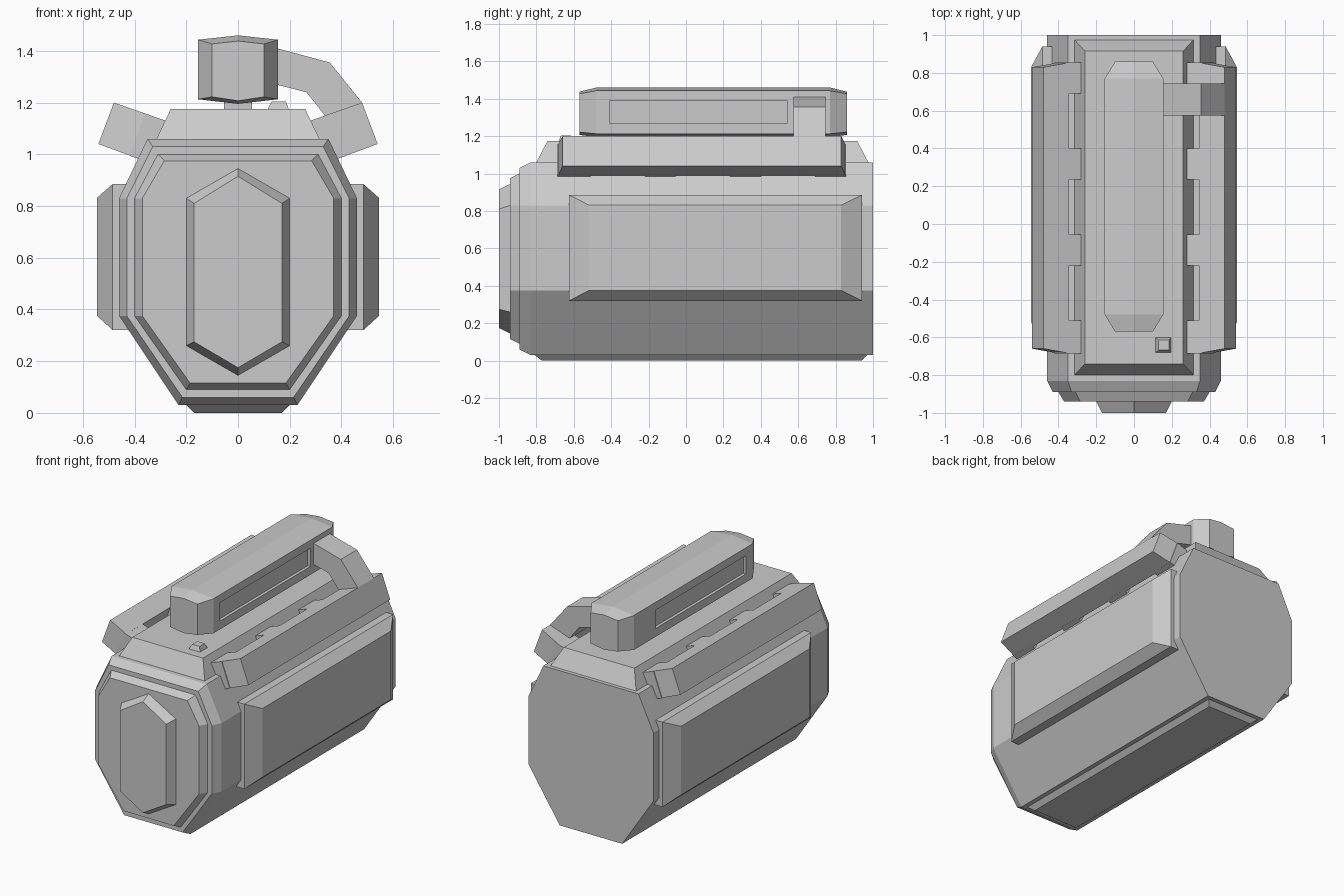
import bpy, bmesh

if "Cube" in bpy.data.objects:
    bpy.data.objects.remove(bpy.data.objects["Cube"])


def finish(name, bm, mirror=False):
    bmesh.ops.recalc_face_normals(bm, faces=bm.faces[:])
    me = bpy.data.meshes.new(name)
    bm.to_mesh(me)
    bm.free()
    ob = bpy.data.objects.new(name, me)
    bpy.context.collection.objects.link(ob)
    if mirror:
        ob.modifiers.new("mirror", 'MIRROR')  # across x = 0
    return ob


def loft(sections):
    """Closed solid through equal-length loops of 3D points."""
    bm = bmesh.new()
    loops = [[bm.verts.new(p) for p in s] for s in sections]
    n = len(loops[0])
    for a, b in zip(loops, loops[1:]):
        for i in range(n):
            j = (i + 1) % n
            bm.faces.new((a[i], a[j], b[j], b[i]))
    bm.faces.new(loops[0][::-1])
    bm.faces.new(loops[-1])
    return bm


def ring(profile, y):
    return [(x, y, z) for x, z in profile]


def rect_z(x0, x1, y0, y1, z):
    return [(x0, y0, z), (x1, y0, z), (x1, y1, z), (x0, y1, z)]


def rect_x(x, y0, y1, z0, z1):
    return [(x, y0, z0), (x, y1, z0), (x, y1, z1), (x, y0, z1)]


def octagon(w, top_w, top, bot_w, bot):
    right = [(bot_w, bot), (w, 0.375), (w, 0.83), (top_w, top)]
    return right + [(-x, z) for x, z in right[::-1]]


def hexagon(w, z0, z1, low, high):
    return [(0, low), (w, z0), (w, z1), (0, high), (-w, z1), (-w, z0)]


# Main eight-sided body with stepped, chamfered nose
finish("body", loft([
    ring(octagon(0.46, 0.35, 1.06, 0.23, 0.03), 1.0),
    ring(octagon(0.46, 0.35, 1.06, 0.23, 0.03), -0.83),
    ring(octagon(0.43, 0.33, 1.03, 0.215, 0.06), -0.89),
    ring(octagon(0.40, 0.31, 1.0, 0.20, 0.09), -0.89),
    ring(octagon(0.37, 0.285, 0.975, 0.185, 0.115), -0.94)]))

# Raised hexagonal plate on the nose
finish("nose_plate", loft([
    ring(hexagon(0.20, 0.26, 0.83, 0.145, 0.945), -0.93),
    ring(hexagon(0.20, 0.26, 0.83, 0.145, 0.945), -0.94),
    ring(hexagon(0.17, 0.275, 0.81, 0.175, 0.915), -1.0)]))

# Foot plate and top deck
finish("foot_plate", loft([
    rect_z(-0.20, 0.20, -0.81, 0.97, 0.035),
    rect_z(-0.20, 0.20, -0.81, 0.97, 0.03),
    rect_z(-0.17, 0.17, -0.77, 0.94, 0.0)]))
finish("top_deck", loft([
    rect_z(-0.315, 0.315, -0.80, 0.975, 1.05),
    rect_z(-0.315, 0.315, -0.80, 0.975, 1.06),
    rect_z(-0.26, 0.26, -0.74, 0.915, 1.175)]))

# Side panels
finish("side_panels", loft([
    rect_x(0.42, -0.625, 0.94, 0.32, 0.885),
    rect_x(0.485, -0.625, 0.94, 0.32, 0.885),
    rect_x(0.545, -0.52, 0.83, 0.375, 0.832)]), mirror=True)

# Tilted rails along the deck, with teeth reaching in to it
finish("rails", loft([
    [(0.345, -0.684, 1.153), (0.345, 0.854, 1.153), (0.405, 0.854, 0.99), (0.405, -0.684, 0.99)],
    [(0.48, -0.66, 1.2), (0.48, 0.83, 1.2), (0.54, 0.83, 1.04), (0.54, -0.66, 1.04)]]),
    mirror=True)
tooth = [(0.28, 1.13), (0.36, 1.158), (0.42, 0.995), (0.34, 0.967)]
for i, (y0, y1) in enumerate([(-0.686, -0.51), (-0.22, -0.055), (0.235, 0.40), (0.69, 0.856)]):
    finish(f"rail_teeth_{i + 1}", loft([ring(tooth, y0), ring(tooth, y1)]), mirror=True)

# Handle with tapered ends and a shallow slot in each side
end = hexagon(0.10, 1.222, 1.427, 1.207, 1.438)
mid = hexagon(0.155, 1.213, 1.443, 1.195, 1.46)
bm = loft([ring(end, -0.57), ring(mid, -0.48), ring(mid, 0.77), ring(end, 0.86)])
bm.faces.ensure_lookup_table()
bm.normal_update()
sides = [f for f in bm.faces if all(abs(abs(v.co.x) - 0.155) < 1e-4 for v in f.verts)]
for f in sides:
    bmesh.ops.inset_individual(bm, faces=[f], thickness=0.03)
    c = f.calc_center_median()
    for v in f.verts:
        v.co.y = -0.41 if v.co.y < c.y else 0.54
        v.co.z = 1.268 if v.co.z < c.z else 1.39
    inner = bmesh.ops.extrude_discrete_faces(bm, faces=[f])["faces"][0]
    for v in inner.verts:
        v.co.x *= 0.135 / 0.155
finish("handle", bm)
finish("handle_pedestal", loft([
    rect_z(-0.055, 0.055, -0.45, 0.74, 1.17),
    rect_z(-0.055, 0.055, -0.45, 0.74, 1.23)]))

# Bent arm joining the handle to the right rail
arm = [(0.14, 1.413), (0.355, 1.355), (0.48, 1.2), (0.34, 1.145), (0.265, 1.24), (0.14, 1.272)]
finish("handle_arm", loft([ring(arm, 0.575), ring(arm, 0.745)]))

# Small button on the deck
finish("deck_button", loft([
    rect_z(0.112, 0.198, -0.683, -0.60, 1.17),
    rect_z(0.13, 0.185, -0.668, -0.615, 1.205)]))
